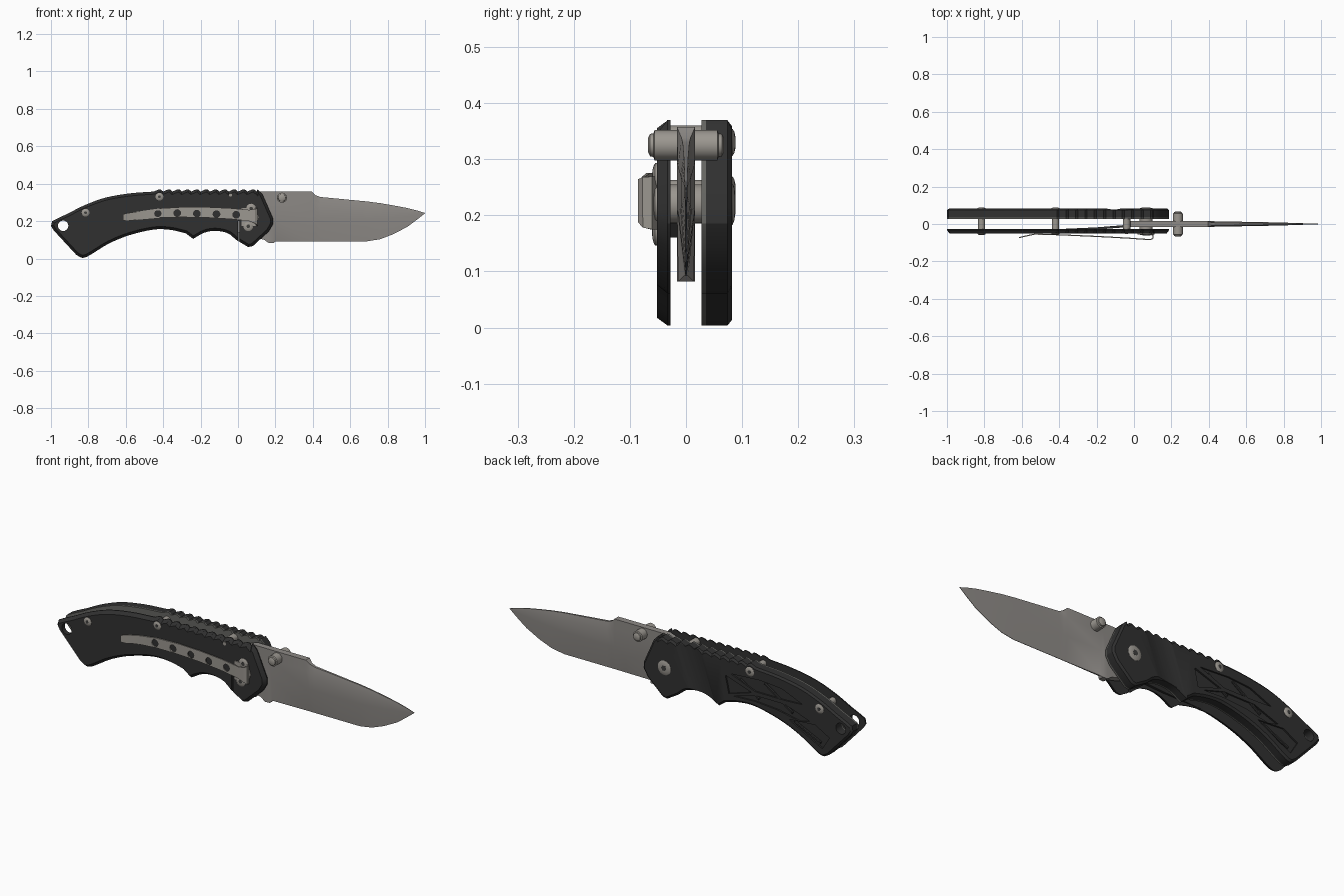
import bpy, bmesh, math
from mathutils import Vector

if "Cube" in bpy.data.objects:
    bpy.data.objects.remove(bpy.data.objects["Cube"], do_unlink=True)


def material(name, r, g, b):
    m = bpy.data.materials.new(name)
    m.use_nodes = True
    m.diffuse_color = (r, g, b, 1)
    m.node_tree.nodes["Principled BSDF"].inputs["Base Color"].default_value = (r, g, b, 1)
    return m


BLACK = material("black_handle", .03, .03, .03)
STEEL = material("blade_steel", .27, .255, .24)
HARDWARE = material("hardware_steel", .33, .31, .28)
LINER = material("liner_grey", .13, .13, .12)
SOCKET = material("dark_socket", .05, .05, .048)


def finish(name, bm, mat):
    bmesh.ops.recalc_face_normals(bm, faces=bm.faces)
    mesh = bpy.data.meshes.new(name)
    bm.to_mesh(mesh)
    bm.free()
    if mat:
        mesh.materials.append(mat)
    obj = bpy.data.objects.new(name, mesh)
    bpy.context.collection.objects.link(obj)
    return obj


def smooth(obj):
    bpy.ops.object.select_all(action='DESELECT')
    obj.select_set(True)
    bpy.context.view_layer.objects.active = obj
    bpy.ops.object.shade_smooth_by_angle()


def spline(points, steps=4):
    """Smooth curve through the points."""
    pts = [Vector(p) for p in points]
    ext = [2 * pts[0] - pts[1]] + pts + [2 * pts[-1] - pts[-2]]
    out = []
    for a, b, c, d in zip(ext, ext[1:], ext[2:], ext[3:]):
        for i in range(steps):
            t = i / steps
            out.append(b + (c - a) * t / 2 + (2 * a - 5 * b + 4 * c - d) * t * t / 2
                       + (3 * b - a - 3 * c + d) * t ** 3 / 2)
    return out + [pts[-1]]


def prism(name, outline, y0, y1, mat, inset=0, rise=0):
    """Outline in x and z, extruded from y0 to y1 with an optional chamfer at y1."""
    bm = bmesh.new()
    face = bm.faces.new([bm.verts.new((p[0], y0, p[1])) for p in outline])
    res = bmesh.ops.extrude_face_region(bm, geom=[face], use_keep_orig=True)["geom"]
    cap = [f for f in res if isinstance(f, bmesh.types.BMFace)][0]
    direction = math.copysign(1, y1 - y0)
    for v in cap.verts:
        v.co.y = y1 - rise * direction
    bmesh.ops.recalc_face_normals(bm, faces=bm.faces)
    bm.normal_update()
    if inset:
        bmesh.ops.inset_region(bm, faces=[cap], thickness=inset, use_even_offset=True)
        for v in cap.verts:
            v.co.y = y1
    return finish(name, bm, mat)


def lathe(name, x, z, profile, mat, sides=20):
    """Profile of (radius, y) turned about an axis along y."""
    bm = bmesh.new()
    rings = []
    for r, y in profile:
        angles = [math.tau * i / sides for i in range(sides)]
        rings.append([bm.verts.new((x + r * math.cos(a), y, z + r * math.sin(a))) for a in angles])
    for a, b in zip(rings, rings[1:]):
        for i in range(sides):
            j = (i + 1) % sides
            bm.faces.new((a[i], a[j], b[j], b[i]))
    bm.faces.new(rings[0])
    bm.faces.new(rings[-1])
    obj = finish(name, bm, mat)
    if mat:
        smooth(obj)
    return obj


def bake(obj, cutters=()):
    """Apply modifiers and cut the object with each cutter."""
    for c in cutters:
        mod = obj.modifiers.new("cut", 'BOOLEAN')
        mod.operation, mod.solver, mod.object = 'DIFFERENCE', 'EXACT', c
    bpy.context.view_layer.update()
    graph = bpy.context.evaluated_depsgraph_get()
    mesh = bpy.data.meshes.new_from_object(obj.evaluated_get(graph))
    obj.modifiers.clear()
    obj.data = mesh
    for c in cutters:
        bpy.data.objects.remove(c, do_unlink=True)
    smooth(obj)


def screw(name, x, z, r, y, side):
    """Domed screw head with a hexagonal socket."""
    lathe(name, x, z, [(r, y - side * .004), (r, y + side * .002), (r * .8, y + side * .005),
                       (r * .45, y + side * .007)], HARDWARE)
    lathe(name + "_socket", x, z, [(r * .4, y), (r * .4, y + side * .0075)], SOCKET, 6)


# Handle outline: back curve, thumb grip teeth, nose, finger grooves, butt
outline = spline([(-.91, .24), (-.82, .285), (-.71, .325), (-.58, .348), (-.45, .358)])
for i in range(11):
    x = -.425 + i * .05
    outline += [(x, .369), (x + .012, .369), (x + .025, .358)]
outline += [(.105, .37), (.13, .345), (.187, .215), (.188, .185), (.165, .145),
            (.08, .067), (.055, .061)]
outline += spline([(-.01, .1), (-.055, .135), (-.12, .148), (-.18, .138), (-.24, .105)])
outline += spline([(-.28, .135), (-.36, .153), (-.45, .155), (-.58, .125), (-.69, .08), (-.78, .025)])
outline += spline([(-.81, .008), (-.835, .004), (-.865, .02)])
outline += [(-.985, .15), (-1, .175), (-.993, .2), (-.96, .217)]


def lanyard_cutter():
    return lathe("lanyard_cutter", -.935, .175, [(.028, -.2), (.028, .2)], None)


# Front plate with lock slit
front = prism("front_plate", outline, -.028, -.052, BLACK, .014, .019)
slit = prism("slit_cutter", [(0, .2), (.009, .2), (.009, .03), (0, .03)], -.2, 0, None)
bake(front, [lanyard_cutter(), slit])

# Back liner
bake(prism("back_liner", outline, .028, .036, LINER), [lanyard_cutter()])

# Back grip with carved pockets and a shallow scoop
back = prism("back_grip", outline, .036, .082, BLACK, .01, .008)
pockets = [
    [(-.28, .275), (-.30, .185), (-.43, .225)],
    [(-.31, .29), (-.45, .235), (-.62, .235), (-.72, .24), (-.6, .29), (-.48, .3)],
    [(-.33, .18), (-.45, .215), (-.62, .215), (-.76, .165), (-.7, .15), (-.58, .175), (-.45, .185)],
    [(-.64, .145), (-.79, .155), (-.87, .11), (-.83, .045), (-.76, .08)],
]
cutters = [prism("pocket_cutter", p, .074, .12, None) for p in pockets]
bm = bmesh.new()
bmesh.ops.create_cone(bm, cap_ends=True, segments=96, radius1=.3, radius2=.3, depth=1)
scoop = finish("scoop_cutter", bm, None)
scoop.location = (-.12, .374, .22)
scoop.rotation_euler.y = .35
bake(back, cutters + [scoop, lanyard_cutter()])
for i, (a, b) in enumerate([((-.36, .275), (-.47, .2)), ((-.5, .29), (-.66, .18)),
                            ((-.67, .14), (-.82, .07))]):
    side = (Vector(b) - Vector(a)).orthogonal().normalized() * .007
    prism(f"grip_rib_{i}", [Vector(a) + side, Vector(b) + side, Vector(b) - side, Vector(a) - side],
          .07, .081, BLACK, .003, .004)

# Lock bar bent in toward the blade
bm = bmesh.new()
path = [(-.42, -.034), (-.2, -.024), (-.005, -.008)]
rows = [[bm.verts.new((x, y + dy, z)) for dy, z in
         ((-.006, .16), (.006, .16), (.006, .215), (-.006, .215))] for x, y in path]
for a, b in zip(rows, rows[1:]):
    for i in range(4):
        bm.faces.new((a[i], a[i - 1], b[i - 1], b[i]))
bm.faces.new(rows[0])
bm.faces.new(rows[-1])
finish("lock_bar", bm, BLACK)

# Blade stations: x, spine, grind line, edge, then half thickness of spine, body, edge
stations = [
    (-.03, .31, .21, .15, .016, .016, .016), (.1, .357, .21, .11, .016, .016, .016),
    (.14, .357, .21, .1, .016, .016, .016), (.165, .357, .21, .082, .016, .016, .016),
    (.19, .357, .21, .082, .016, .016, .014), (.2, .357, .212, .092, .016, .016, .004),
    (.395, .357, .212, .092, .016, .016, .001), (.415, .338, .212, .092, .008, .015, .001),
    (.44, .329, .212, .092, .006, .0145, .001), (.69, .305, .21, .092, .004, .01, .001),
    (.76, .296, .215, .103, .0035, .0085, .001), (.83, .284, .22, .13, .003, .0065, .001),
    (.905, .27, .228, .169, .0025, .004, .001), (.96, .256, .236, .21, .002, .0025, .001),
    (1, .2435, .2425, .2415, .0005, .0005, .0005),
]
bm = bmesh.new()
rows = []
for x, top, grind, edge, hs, hb, he in stations:
    half = [(hs, top), (hb, top - .35 * (top - grind)), (hb, grind), (he, edge)]
    ring = half + [(-h, z) for h, z in reversed(half)]
    rows.append([bm.verts.new((x, h, z)) for h, z in ring])
for a, b in zip(rows, rows[1:]):
    for i in range(8):
        bm.faces.new((a[i], a[i - 1], b[i - 1], b[i]))
bm.faces.new(rows[0])
bm.faces.new(rows[-1])
smooth(finish("blade", bm, STEEL))

# Thumb stud through the blade
half = [(.012, .068), (.02, .064), (.021, .058), (.027, .056), (.027, .018)]
lathe("thumb_stud", .235, .325, [(r, -y) for r, y in half] + half[::-1], HARDWARE)

# Spacer pins, pivot and their screws
for name, x, z in (("rear", -.815, .245), ("middle", -.42, .33)):
    lathe(name + "_spacer", x, z, [(.018, -.05), (.018, .08)], HARDWARE)
    screw(name + "_front_screw", x, z, .021, -.052, -1)
    screw(name + "_back_screw", x, z, .024, .081, 1)
lathe("stop_pin", -.04, .34, [(.009, -.0535), (.009, -.028), (.02, -.028), (.02, .028)], HARDWARE)
lathe("pivot", .065, .22, [(.035, -.03), (.035, .04)], HARDWARE)
screw("pivot_back_screw", .065, .22, .037, .081, 1)
screw("pivot_front_screw", .075, .22, .034, -.053, -1)
screw("upper_clip_screw", .07, .267, .026, -.053, -1)
screw("lower_clip_screw", .055, .172, .026, -.053, -1)

# Pocket clip: x, y, z, half width
clip_path = [(-.615, -.073, .22, .017), (-.59, -.067, .222, .021), (-.53, -.054, .23, .022),
             (-.42, -.057, .243, .025), (-.3, -.062, .248, .027), (-.17, -.068, .247, .028),
             (-.04, -.075, .24, .029), (.06, -.082, .23, .03), (.09, -.083, .226, .038),
             (.102, -.076, .223, .045), (.102, -.062, .222, .047), (.09, -.055, .222, .047),
             (.02, -.054, .222, .047)]
bm = bmesh.new()
rows = [[bm.verts.new((x, y, z + s * w)) for s in (-1, 1)] for x, y, z, w in clip_path]
for a, b in zip(rows, rows[1:]):
    bm.faces.new((a[0], a[1], b[1], b[0]))
clip = finish("pocket_clip", bm, HARDWARE)
solid = clip.modifiers.new("thickness", 'SOLIDIFY')
solid.thickness, solid.offset = .006, 0
holes = [lathe("clip_hole_cutter", -.43 + i * .105, .243 - .003 * abs(i - 1),
               [(.018, -.2), (.018, -.048)], None) for i in range(5)]
bake(clip, holes)
